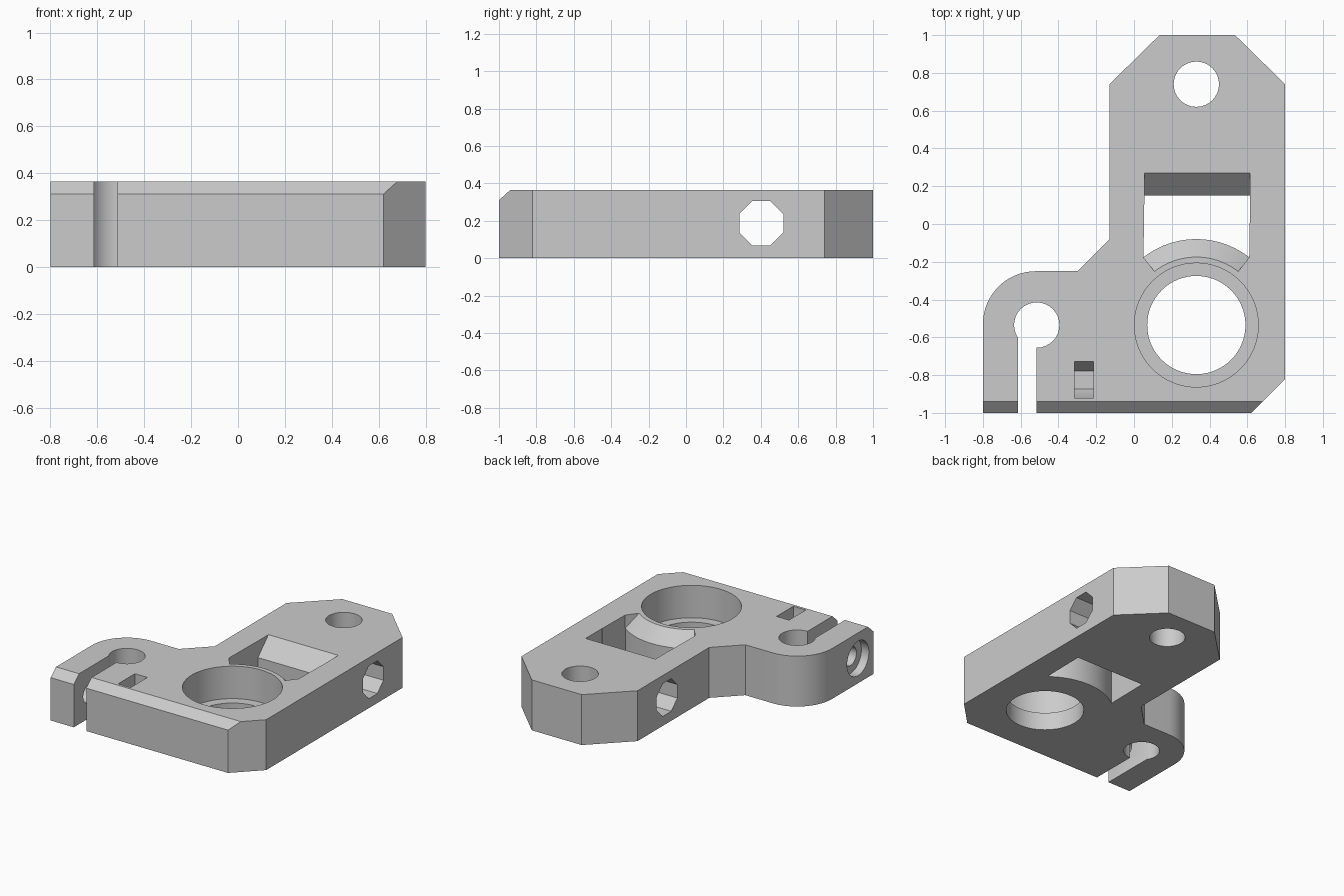
import bpy, bmesh, math

old = bpy.data.objects.get("Cube")
if old:
    bpy.data.objects.remove(old, do_unlink=True)

TOP = 0.365
OVER = 0.02                  # how far cutters reach past the surface
BORE = (0.33, -0.535)        # centre of the large bore
CLAMP = (-0.515, -0.535)     # centre of the clamp hole
SCREW = (-0.825, 0.18)       # clamp screw axis in y, z

grey = bpy.data.materials.new("plain grey")
grey.use_nodes = True
grey.diffuse_color = (0.6, 0.6, 0.6, 1)
grey.node_tree.nodes["Principled BSDF"].inputs["Base Color"].default_value = (0.6, 0.6, 0.6, 1)


def arc(centre, radius, start, end, steps):
    """Points along an arc, angles in degrees, both ends included."""
    angles = [math.radians(start + (end - start) * i / steps) for i in range(steps + 1)]
    return [(centre[0] + radius * math.cos(a), centre[1] + radius * math.sin(a)) for a in angles]


def ring(centre, radius, sides=48, phase=0):
    return arc(centre, radius, phase, phase + 360, sides)[:-1]


def finish(name, bm):
    bmesh.ops.recalc_face_normals(bm, faces=bm.faces)
    mesh = bpy.data.meshes.new(name)
    bm.to_mesh(mesh)
    bm.free()
    mesh.materials.append(grey)
    obj = bpy.data.objects.new(name, mesh)
    bpy.context.collection.objects.link(obj)
    return obj


def prism(name, points, low, high, axis="z"):
    """Extrude an outline along z (points are x, y) or x (points are y, z)."""
    place = (lambda a, b, c: (a, b, c)) if axis == "z" else (lambda a, b, c: (c, a, b))
    bm = bmesh.new()
    lower = [bm.verts.new(place(a, b, low)) for a, b in points]
    upper = [bm.verts.new(place(a, b, high)) for a, b in points]
    bm.faces.new(lower)
    bm.faces.new(upper)
    for i in range(len(points)):
        j = (i + 1) % len(points)
        bm.faces.new((lower[i], lower[j], upper[j], upper[i]))
    return finish(name, bm)


def sweep(name, profile, centre, start, end, steps):
    """Turn an (r, z) profile about a vertical axis through part of a circle."""
    bm = bmesh.new()
    rows = []
    for r, z in profile:
        rows.append([bm.verts.new((x, y, z)) for x, y in arc(centre, r, start, end, steps)])
    for k in range(len(rows)):
        a, b = rows[k], rows[(k + 1) % len(rows)]
        for i in range(steps):
            bm.faces.new((a[i], a[i + 1], b[i + 1], b[i]))
    bm.faces.new([row[0] for row in rows])
    bm.faces.new([row[-1] for row in rows])
    return finish(name, bm)


def cut(body, cutter):
    mod = body.modifiers.new("cut", "BOOLEAN")
    mod.operation = "DIFFERENCE"
    mod.solver = "EXACT"
    mod.object = cutter
    bpy.context.view_layer.objects.active = body
    bpy.ops.object.modifier_apply(modifier=mod.name)
    bpy.data.objects.remove(cutter, do_unlink=True)


# Plate outline with chamfered corners and the rounded clamp lobe
outline = [(-0.8, -1), (0.62, -1), (0.8, -0.82), (0.8, 0.74), (0.535, 1), (0.135, 1),
           (-0.13, 0.74), (-0.13, -0.08), (-0.3, -0.25)]
outline += arc((-0.52, -0.53), 0.28, 90, 180, 16)
body = prism("bracket_plate", outline, 0, TOP)


def through(name, points):
    cut(body, prism(name, points, -OVER, TOP + OVER))


# Chamfer along the front top edge
cut(body, prism("front_chamfer", [(-1.02, 0.292), (-0.92, 0.383), (-1.02, 0.383)], -1, 1, "x"))

# Round holes, and the stepped bore
through("rear_hole", ring((0.33, 0.74), 0.12, 32))
through("main_bore", ring(BORE, 0.26, 64))
cut(body, prism("counterbore", ring(BORE, 0.328, 64), 0.13, TOP + OVER))

# Clamp hole with its slot to the front
through("clamp_hole", ring(CLAMP, 0.12, 32))
through("clamp_slot", [(-0.615, -1.1), (-0.515, -1.1), (-0.515, -0.535), (-0.615, -0.535)])

# Window whose front wall bulges around the bore
left, right = 0.055, 0.615
half = math.degrees(math.asin((right - left) / 2 / 0.455))
window = [(right, 0.15), (left, 0.15)] + arc(BORE, 0.455, 90 + half, 90 - half, 20)
through("window", window)

# Sloped rear lip of the window
slope = [(0.27 + OVER, TOP + OVER), (0.15, 0.245), (0.08, 0.245), (0.08, TOP + OVER)]
cut(body, prism("rear_slope", slope, left, right, "x"))

# Conical chamfer on the bulging wall
cone = [(0.36 - OVER, TOP + OVER), (0.456, 0.269), (0.456, TOP + OVER)]
cut(body, sweep("bulge_chamfer", cone, BORE, 90 + half, 90 - half, 20))

# Octagonal cross hole
cut(body, prism("cross_hole", ring((0.403, 0.187), 0.128, 8, 22.5), -0.3, 1, "x"))

# Clamp screw: head recess, shank hole and hexagonal nut pocket open at the top
cut(body, prism("screw_recess", ring(SCREW, 0.125, 32), -0.9, -0.74, "x"))
cut(body, prism("screw_hole", ring(SCREW, 0.068, 24), -0.9, -0.15, "x"))
nut = arc(SCREW, 0.096, 180, 360, 3)
nut += [(nut[-1][0], TOP + OVER), (nut[0][0], TOP + OVER)]
cut(body, prism("nut_pocket", nut, -0.315, -0.215, "x"))

# Smooth the round walls, keep the edges sharp
bpy.ops.object.select_all(action="DESELECT")
body.select_set(True)
bpy.context.view_layer.objects.active = body
bpy.ops.object.shade_smooth_by_angle(angle=math.radians(30))
